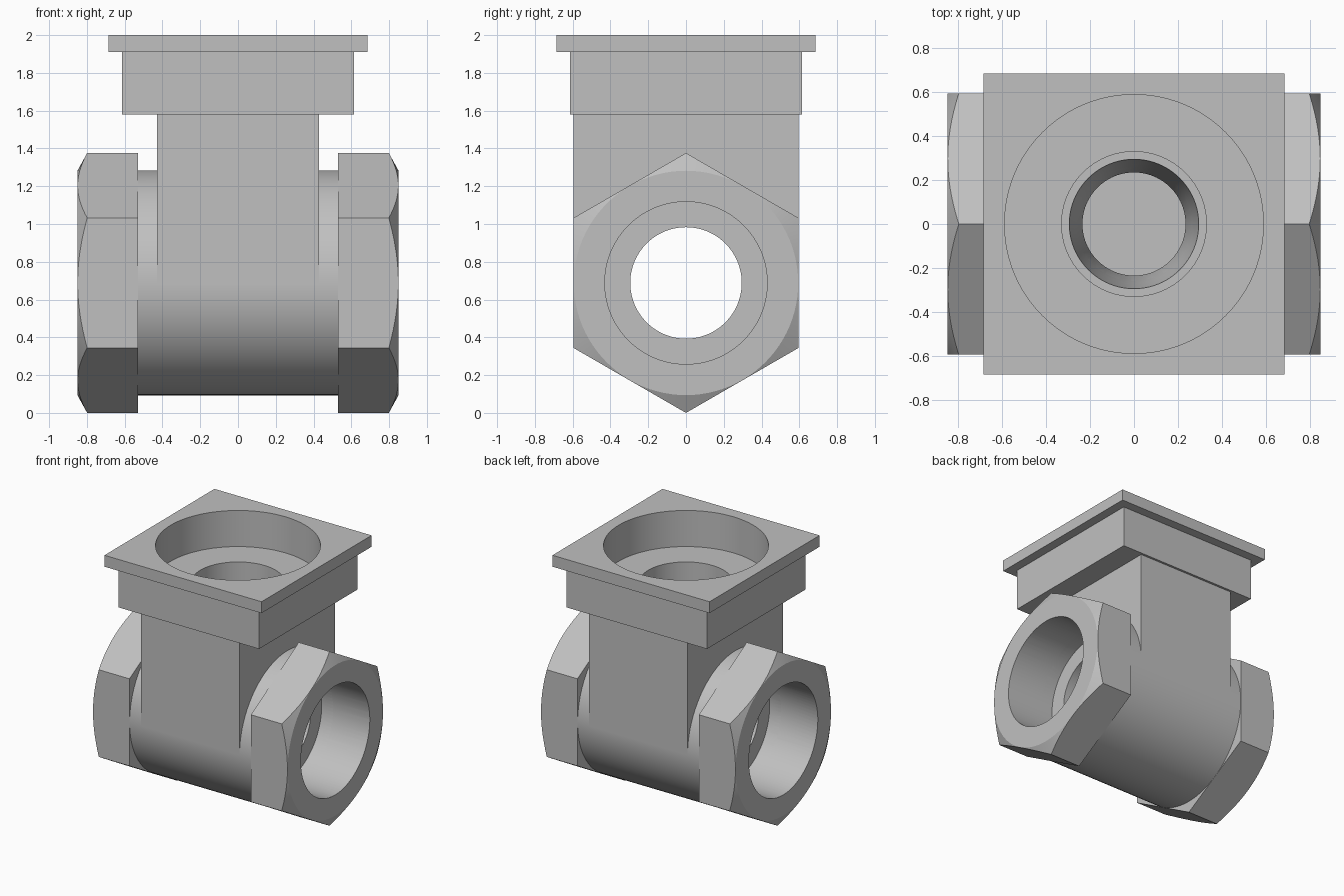
import bpy, bmesh, math
from mathutils import Matrix

if "Cube" in bpy.data.objects:
    bpy.data.objects.remove(bpy.data.objects["Cube"], do_unlink=True)

AXIS_Z = 0.688      # height of the pipe axis
RADIUS = 0.595      # body radius and half width across the nut flats
SEGMENTS = 96

grey = bpy.data.materials.new("cast grey")
grey.use_nodes = True
grey.diffuse_color = (0.53, 0.53, 0.53, 1)
grey.node_tree.nodes["Principled BSDF"].inputs["Base Color"].default_value = grey.diffuse_color


def make_object(name, bm):
    bmesh.ops.recalc_face_normals(bm, faces=bm.faces)
    mesh = bpy.data.meshes.new(name)
    bm.to_mesh(mesh)
    bm.free()
    mesh.materials.append(grey)
    obj = bpy.data.objects.new(name, mesh)
    bpy.context.collection.objects.link(obj)
    return obj


def lathe(name, profile, steps=SEGMENTS, side=0):
    """Revolve (radius, height) points; side +1/-1 lays the axis along +x/-x."""
    bm = bmesh.new()
    verts = [bm.verts.new((r, 0, h)) for r, h in profile]
    edges = [bm.edges.new(pair) for pair in zip(verts, verts[1:])]
    bmesh.ops.spin(bm, geom=verts + edges, cent=(0, 0, 0), axis=(0, 0, 1),
                   angle=math.tau, steps=steps, use_duplicate=False)
    bmesh.ops.remove_doubles(bm, verts=bm.verts, dist=0.0001)
    if side:
        turn = Matrix.Rotation(side * math.pi / 2, 4, 'Y')
        bm.transform(Matrix.Translation((0, 0, AXIS_Z)) @ turn)
    return make_object(name, bm)


def box(name, half_x, half_y, bottom, top):
    bm = bmesh.new()
    bmesh.ops.create_cube(bm, size=2)
    bm.transform(Matrix.Translation((0, 0, (bottom + top) / 2))
                 @ Matrix.Diagonal((half_x, half_y, (top - bottom) / 2, 1)))
    return make_object(name, bm)


def boolean(obj, cutter, operation='DIFFERENCE'):
    mod = obj.modifiers.new("cut", 'BOOLEAN')
    mod.operation, mod.object, mod.solver = operation, cutter, 'EXACT'
    bpy.context.view_layer.objects.active = obj
    bpy.ops.object.modifier_apply(modifier=mod.name)


def rod(radius, start, end):
    return [(0, start), (radius, start), (radius, end), (0, end)]


# Cutters: stepped pipe bore, and stepped well from the top
bore = lathe("bore_cutter", [(0, -1), (0.43, -1), (0.43, -0.43), (0.295, -0.43),
                             (0.295, 0.43), (0.43, 0.43), (0.43, 1), (0, 1)], side=1)
well = lathe("well_cutter", [(0, 0.388), (0.235, 0.388), (0.235, 1.05), (0.27, 1.3),
                             (0.295, 1.515), (0.33, 1.515), (0.33, 1.715),
                             (0.59, 1.715), (0.59, 2.1), (0, 2.1)])
helpers = [bore, well]

# Body and stacked square stem
body = lathe("pipe_body", rod(RADIUS, -0.53, 0.53), side=1)
stem = box("stem", 0.43, RADIUS, AXIS_Z, 1.58)
collar = box("collar", 0.613, 0.613, 1.58, 1.91)
flange = box("top_flange", 0.686, 0.686, 1.91, 2.0)
parts = [body, stem, collar, flange]
for part in parts:
    boolean(part, well)
for part in (body, stem):
    boolean(part, bore)

# Hexagonal ends with a conical chamfer on the outer face
for name, side in (("left_hex_end", 1), ("right_hex_end", -1)):
    nut = lathe(name, rod(AXIS_Z, 0.53, 0.95), steps=6, side=side)
    cone = lathe("chamfer_cutter", [(0, 0.4), (0.777, 0.4), (0.777, 0.75),
                                    (0.594, 0.85), (0, 0.85)], side=side)
    boolean(nut, cone, 'INTERSECT')
    boolean(nut, bore)
    parts.append(nut)
    helpers.append(cone)

for helper in helpers:
    bpy.data.objects.remove(helper, do_unlink=True)

# Smooth the round walls, keep the corners crisp
for part in parts:
    bpy.ops.object.select_all(action='DESELECT')
    part.select_set(True)
    bpy.context.view_layer.objects.active = part
    bpy.ops.object.shade_smooth_by_angle(angle=math.radians(25))
